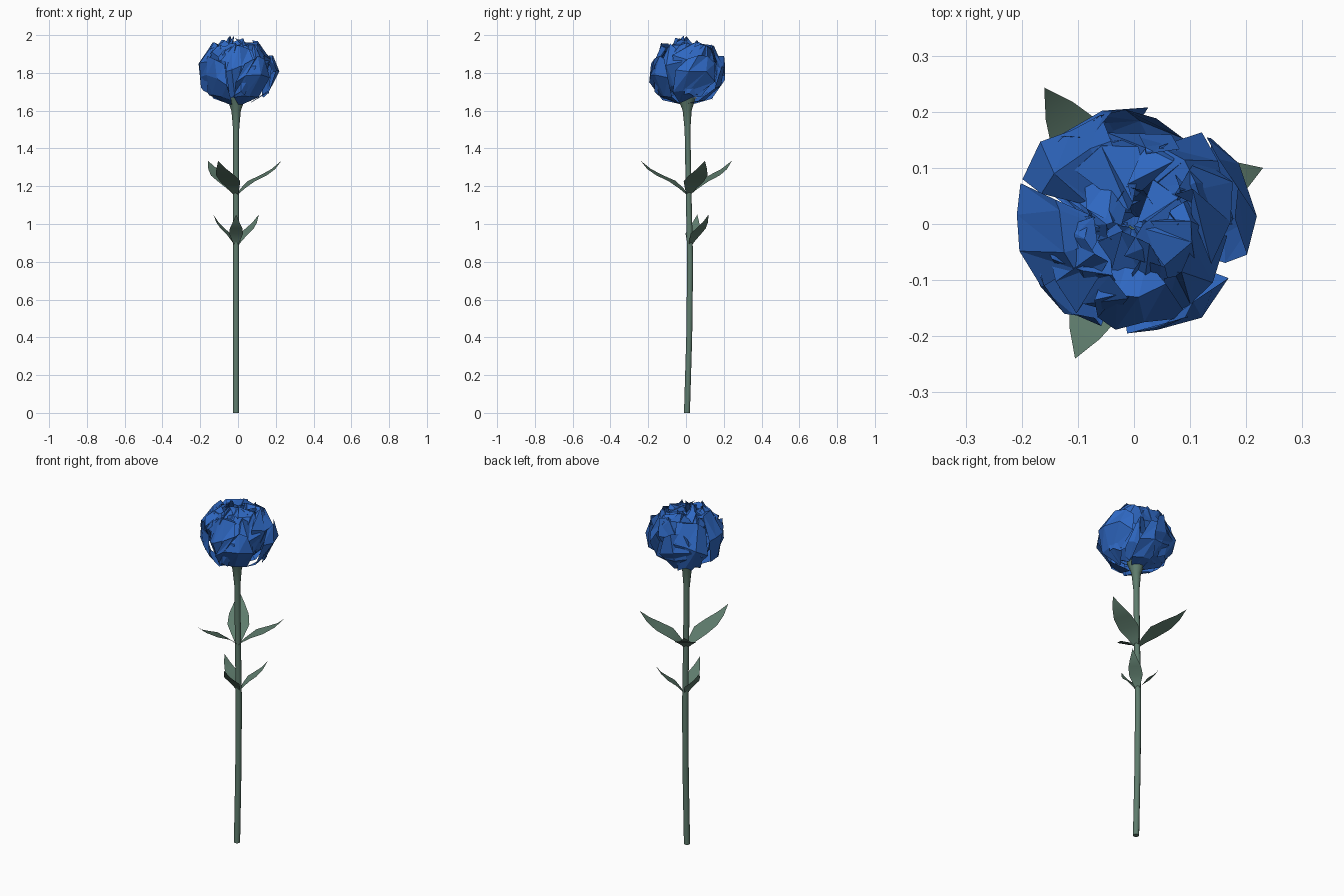
import bpy, math, random
from mathutils import Vector, Matrix

if "Cube" in bpy.data.objects:
    bpy.data.objects.remove(bpy.data.objects["Cube"])

rng = random.Random(5)

def material(name, rgb):
    m = bpy.data.materials.new(name)
    m.diffuse_color = (*rgb, 1)
    m.use_nodes = True
    m.node_tree.nodes["Principled BSDF"].inputs["Base Color"].default_value = m.diffuse_color
    return m

BLUE = material("petal blue", (0.028, 0.138, 0.54))
GREEN = material("stem green", (0.115, 0.205, 0.155))

def make(name, verts, faces, mat, smooth=False):
    me = bpy.data.meshes.new(name)
    me.from_pydata(verts, [], faces)
    me.materials.append(mat)
    ob = bpy.data.objects.new(name, me)
    bpy.context.collection.objects.link(ob)
    if smooth:
        for p in me.polygons:
            p.use_smooth = len(p.vertices) < 5
    return ob

# Stem: slightly bowed tube that flares into the flower base (y, z, radius)
SIDES, SX = 10, -0.01
path = [(0.005, 0, 0.0165), (0.017, 0.4, 0.0165), (0.022, 0.8, 0.0165),
        (0.014, 1.16, 0.016), (0.008, 1.5, 0.016), (0.006, 1.6, 0.025), (0.004, 1.67, 0.05)]
verts, faces = [], []
for y, z, r in path:
    for k in range(SIDES):
        a = 2 * math.pi * k / SIDES
        verts.append((SX + r * math.cos(a), y + r * math.sin(a), z))
for i in range(len(path) - 1):
    for k in range(SIDES):
        n = (k + 1) % SIDES
        faces.append((i * SIDES + k, i * SIDES + n, (i + 1) * SIDES + n, (i + 1) * SIDES + k))
faces.append(tuple(reversed(range(SIDES))))
make("stem", verts, faces, GREEN, True)

# Leaves: thin S-curved blades (distance, rise, width fractions)
BLADE = [(0, 0, 0.15), (0.14, 0.2, 0.55), (0.34, 0.42, 1), (0.6, 0.58, 0.9), (0.82, 0.76, 0.5)]

def leaf(name, base, tip, half_width):
    base, tip = Vector(base), Vector(tip)
    d = tip - base
    side = Vector((-d.y, d.x, 0)).normalized()
    verts, faces = [], []
    for s, h, w in BLADE:
        c = base + Vector((d.x * s, d.y * s, d.z * h))
        verts += [c - side * half_width * w, c + side * half_width * w]
    verts.append(tip)
    for i in range(len(BLADE) - 1):
        faces.append((2 * i, 2 * i + 2, 2 * i + 3, 2 * i + 1))
    n = 2 * len(BLADE)
    faces.append((n - 2, n, n - 1))
    make(name, verts, faces, GREEN, True)

for i, (x, y) in enumerate([(0.23, 0.10), (-0.16, 0.243), (-0.105, -0.24)]):
    leaf(f"upper_leaf_{i + 1}", (SX, 0.012, 1.15), (x, y, 1.335), 0.058)
for i, (x, y) in enumerate([(0.11, 0.12), (-0.13, 0.06), (SX, -0.115)]):
    leaf(f"lower_leaf_{i + 1}", (SX, 0.018, 0.875), (x, y, 1.05), 0.037)

# Petals: ragged curved sheets that follow a (radius, height) profile,
# each leaned at random and kept inside a roughly round head
CENTRE = Vector((0, 0, 1.81))

def petal(name, az, half, profile, jitter, lean, flip=False, cols=3):
    verts, faces = [], []
    rows = len(profile)
    scale = rng.uniform(0.9, 1.06)
    limit = rng.uniform(0.93, 1.04)
    skew = rng.uniform(-0.5, 0.5)
    axis = Vector((rng.uniform(-1, 1), rng.uniform(-1, 1), 0.3)).normalized()
    tilt = Matrix.Rotation(rng.uniform(-lean, lean), 3, axis)
    for i, (r, z) in enumerate(profile):
        f = i / (rows - 1)
        spread = half * (0.7 + 0.55 * math.sin(math.pi * f))
        for j in range(cols + 1):
            t = 2 * j / cols - 1
            a = az + spread * t + skew * f + rng.uniform(-0.8, 0.8) * jitter / max(r, 0.06)
            rr = r * scale + rng.uniform(-1, 1) * jitter * f
            zz = z + rng.uniform(-1, 1) * jitter * f - 0.03 * t * t * f
            p = CENTRE + tilt @ (Vector((rr * math.cos(a), rr * math.sin(a), zz)) - CENTRE)
            d = p - CENTRE
            q = math.sqrt((d.x ** 2 + d.y ** 2) / 0.22 ** 2 + (d.z / 0.19) ** 2) / limit
            if q > 1:
                p = CENTRE + d / q
            p.z = min(p.z, 1.998)
            verts.append(p)
    w = cols + 1
    for i in range(rows - 1):
        for j in range(cols):
            q = (i * w + j, i * w + j + 1, (i + 1) * w + j + 1, (i + 1) * w + j)
            q = tuple(reversed(q)) if flip else q
            faces += [(q[0], q[1], q[2]), (q[0], q[2], q[3])]
    make(name, verts, faces, BLUE)

# name, count, half angle, jitter, lean, folded over, profile
RINGS = [
    ("outer_petal", 5, 0.5, 0.02, 0.3, False,
     [(0.03, 1.63), (0.135, 1.67), (0.205, 1.77), (0.20, 1.88)]),
    ("folded_petal", 4, 0.42, 0.024, 0.4, True,
     [(0.03, 1.74), (0.07, 1.92), (0.15, 1.95), (0.21, 1.84), (0.185, 1.68)]),
    ("middle_petal", 6, 0.5, 0.026, 0.5, False,
     [(0.03, 1.66), (0.125, 1.73), (0.18, 1.85), (0.13, 1.95)]),
    ("inner_petal", 6, 0.6, 0.028, 0.6, False,
     [(0.02, 1.69), (0.09, 1.77), (0.13, 1.89), (0.06, 1.98)]),
    ("crown_petal", 3, 0.6, 0.025, 0.5, False,
     [(0.06, 1.80), (0.15, 1.88), (0.12, 1.96), (0.03, 1.985)]),
    ("heart_petal", 4, 0.9, 0.02, 0.5, False,
     [(0.01, 1.70), (0.05, 1.83), (0.06, 1.97)]),
]
for n, (name, count, half, jitter, lean, flip, profile) in enumerate(RINGS):
    for k in range(count):
        az = 2 * math.pi * k / count + 0.5 * n + rng.uniform(-0.25, 0.25)
        petal(f"{name}_{k + 1}", az, half, profile, jitter, lean, flip)
